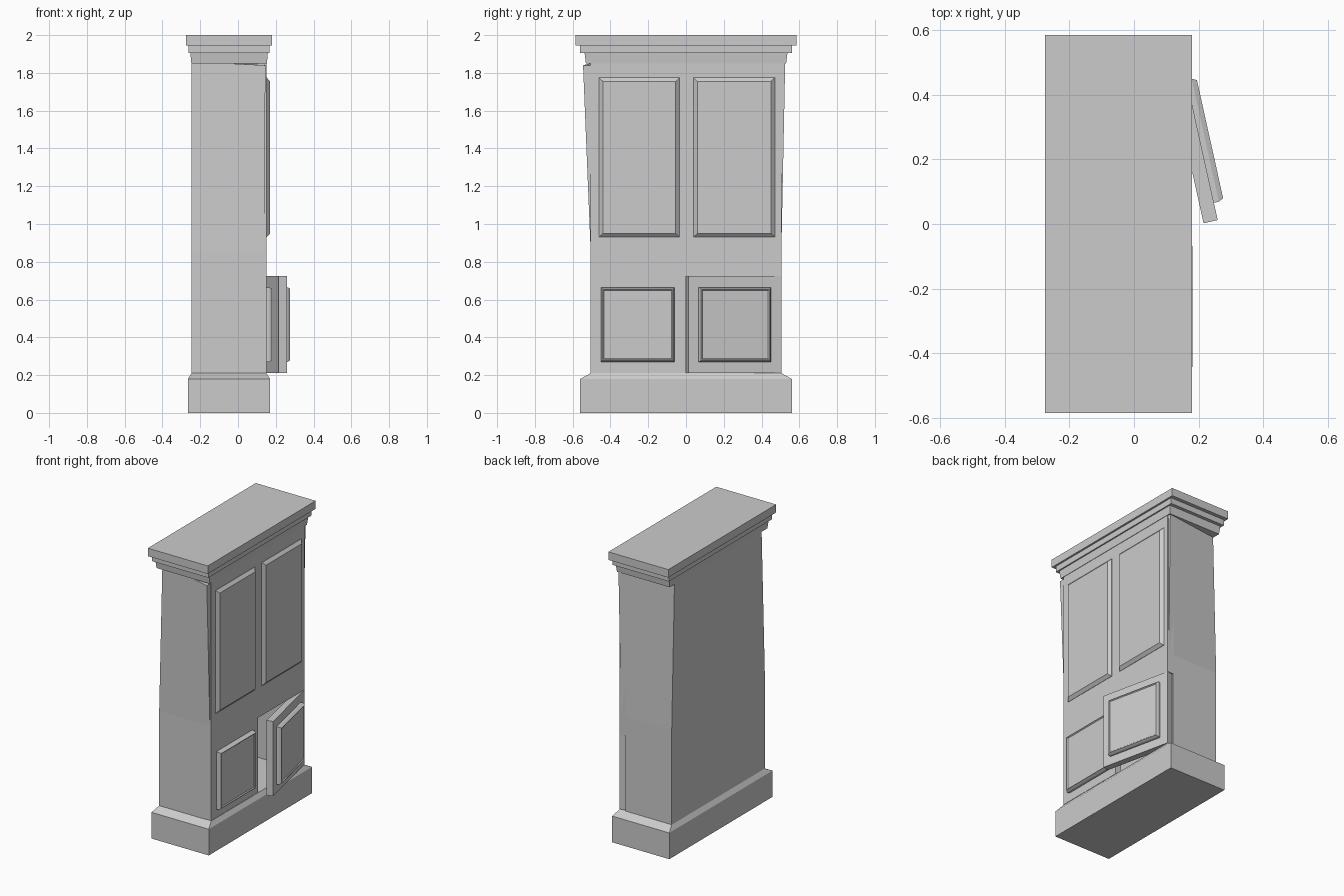
import bpy, bmesh, math
from mathutils import Matrix

if "Cube" in bpy.data.objects:
    bpy.data.objects.remove(bpy.data.objects["Cube"])


def loft(name, rings):
    """Closed solid through a stack of equal-length point rings."""
    bm = bmesh.new()
    loops = [[bm.verts.new(p) for p in ring] for ring in rings]
    for a, b in zip(loops, loops[1:]):
        n = len(a)
        for i in range(n):
            bm.faces.new((a[i], a[(i + 1) % n], b[(i + 1) % n], b[i]))
    bm.faces.new(loops[0][::-1])
    bm.faces.new(loops[-1])
    bmesh.ops.recalc_face_normals(bm, faces=bm.faces)
    me = bpy.data.meshes.new(name)
    bm.to_mesh(me)
    bm.free()
    ob = bpy.data.objects.new(name, me)
    bpy.context.collection.objects.link(ob)
    return ob


def rect(x0, x1, y0, y1, z):
    return [(x0, y0, z), (x1, y0, z), (x1, y1, z), (x0, y1, z)]


def box(name, x0, x1, y0, y1, z0, z1):
    return loft(name, [rect(x0, x1, y0, y1, z0), rect(x0, x1, y0, y1, z1)])


def raised_panel(name, x, y0, y1, z0, z1, profile):
    """Moulded panel on a +x face; profile is (inset, height) pairs."""
    return loft(name, [[(x + h, y0 + i, z0 + i), (x + h, y1 - i, z0 + i),
                        (x + h, y1 - i, z1 - i), (x + h, y0 + i, z1 - i)]
                       for i, h in profile])


# Plinth with sloped top edge
loft("plinth", [rect(-.265, .17, -.56, .56, 0), rect(-.265, .17, -.56, .56, .18),
                rect(-.245, .15, -.505, .505, .21)])

# Hollow lower carcass
box("lower_back", -.245, -.20, -.505, .505, .21, .725)
for side, s in (("left", -1), ("right", 1)):
    a, b = sorted((s * .43, s * .505))
    box("lower_side_" + side, -.20, .105, a, b, .21, .725)
box("middle_rail", -.245, .15, -.505, .505, .725, .86)

# Upper carcass, skewed towards the top, with its front board
loft("upper_carcass", [
    rect(-.245, .14, -.505, .505, .86),
    [(-.245, -.47, 1.86), (.145, -.545, 1.84), (.145, .525, 1.85), (-.245, .475, 1.86)]])
box("upper_front", .10, .15, -.505, .505, .86, 1.85)

# Upper panels
for side, y0, y1 in (("left", -.46, -.035), ("right", .04, .47)):
    raised_panel("upper_panel_" + side, .148, y0, y1, .93, 1.775,
                 [(0, 0), (0, .004), (.02, .022)])

# Lower doors: left closed, right swung open about its outer edge
moulding = [(0, 0), (0, .017), (.008, .032), (.012, .032), (.017, .026)]
hinge = Matrix.Translation((.15, .505, 0))
swing = hinge @ Matrix.Rotation(math.radians(12.5), 4, 'Z') @ hinge.inverted()
for side, y0, y1, p0, p1 in (("left", -.505, 0, -.45, -.06), ("right", 0, .505, .055, .445)):
    door = box("lower_door_" + side, .105, .15, y0, y1, .212, .725)
    panel = raised_panel("lower_panel_" + side, .149, p0, p1, .27, .665, moulding)
    if side == "right":
        for ob in (door, panel):
            ob.matrix_world = swing

# Stepped cornice
loft("cornice_neck", [rect(-.247, .153, -.53, .53, 1.85), rect(-.252, .158, -.537, .537, 1.905)])
box("cornice_step", -.262, .167, -.56, .56, 1.905, 1.945)
box("cornice_top", -.275, .18, -.585, .585, 1.945, 2.0)
